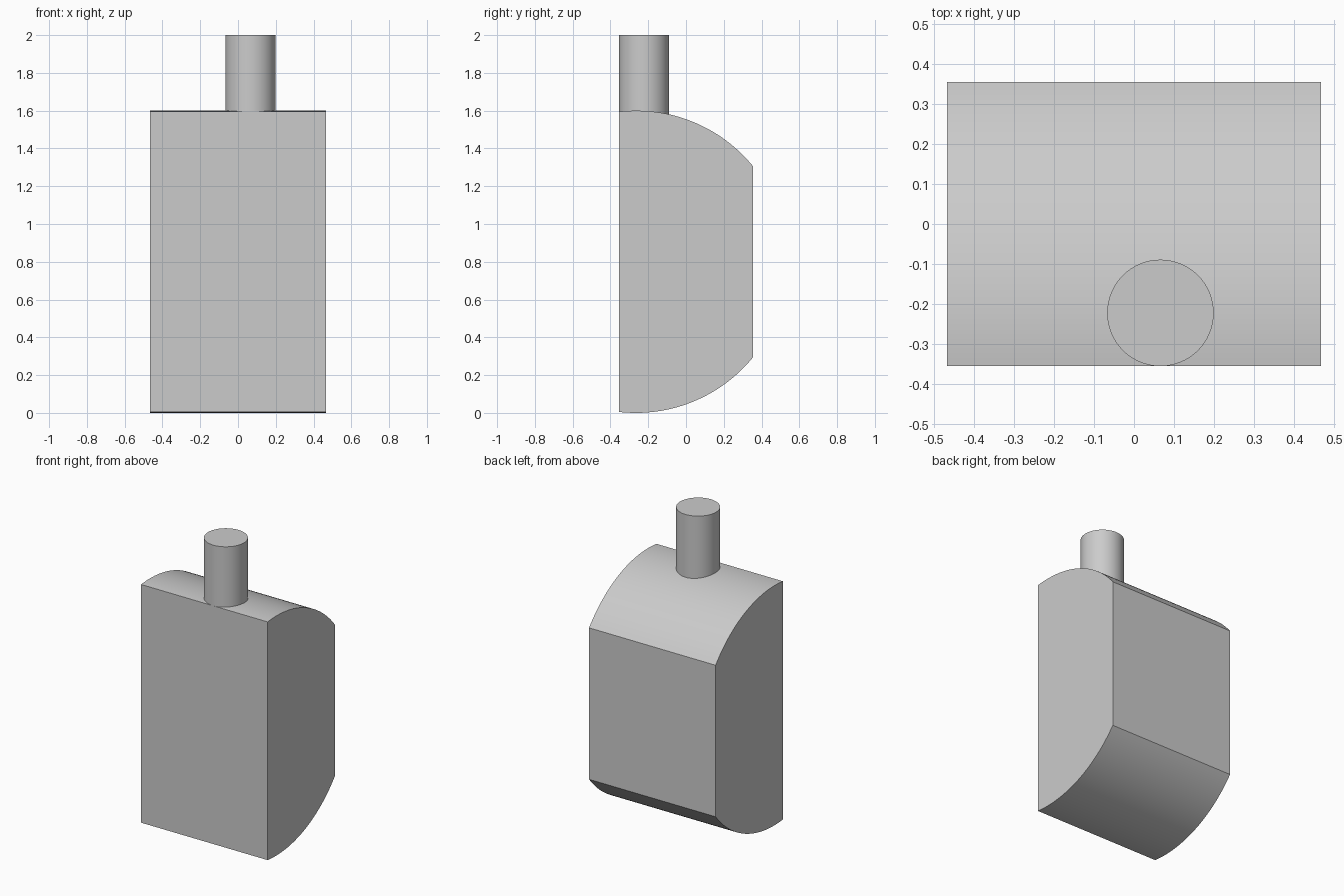
import bpy
import bmesh
import math

cube = bpy.data.objects.get("Cube")
if cube:
    bpy.data.objects.remove(cube, do_unlink=True)

# Plain grey for every part
grey = bpy.data.materials.new("light grey")
grey.use_nodes = True
colour = (0.6, 0.6, 0.6, 1)
grey.diffuse_color = colour
grey.node_tree.nodes["Principled BSDF"].inputs["Base Color"].default_value = colour

HALF_WIDTH = 0.467
FRONT, BACK = -0.355, 0.355
RADIUS, ARC_Y, ARC_Z = 0.8, -0.265, 0.8


def finish(obj):
    obj.data.materials.clear()
    obj.data.materials.append(grey)
    bpy.ops.object.select_all(action="DESELECT")
    obj.select_set(True)
    bpy.context.view_layer.objects.active = obj
    bpy.ops.object.shade_smooth_by_angle(angle=math.radians(30))


# Body: a disc slice with flat front and back, extruded across x
start = math.acos((BACK - ARC_Y) / RADIUS)
end = math.acos((FRONT - ARC_Y) / RADIUS)
steps = 32
arc = []
for i in range(steps + 1):
    a = start + (end - start) * i / steps
    arc.append((ARC_Y + RADIUS * math.cos(a), RADIUS * math.sin(a)))
profile = [(y, ARC_Z + h) for y, h in arc]
profile += [(y, ARC_Z - h) for y, h in reversed(arc)]

bm = bmesh.new()
side = bm.faces.new([bm.verts.new((-HALF_WIDTH, y, z)) for y, z in profile])
extruded = bmesh.ops.extrude_face_region(bm, geom=[side], use_keep_orig=True)
moved = [v for v in extruded["geom"] if isinstance(v, bmesh.types.BMVert)]
bmesh.ops.translate(bm, verts=moved, vec=(2 * HALF_WIDTH, 0, 0))
bmesh.ops.recalc_face_normals(bm, faces=bm.faces)
mesh = bpy.data.meshes.new("body")
bm.to_mesh(mesh)
bm.free()
body = bpy.data.objects.new("body", mesh)
bpy.context.collection.objects.link(body)
finish(body)

# Upright post, set off-centre at the front of the top
bottom, top = 1.56, 2.0
bpy.ops.mesh.primitive_cylinder_add(
    vertices=64, radius=0.133, depth=top - bottom,
    location=(0.066, -0.222, (bottom + top) / 2))
post = bpy.context.object
post.name = "post"
finish(post)
